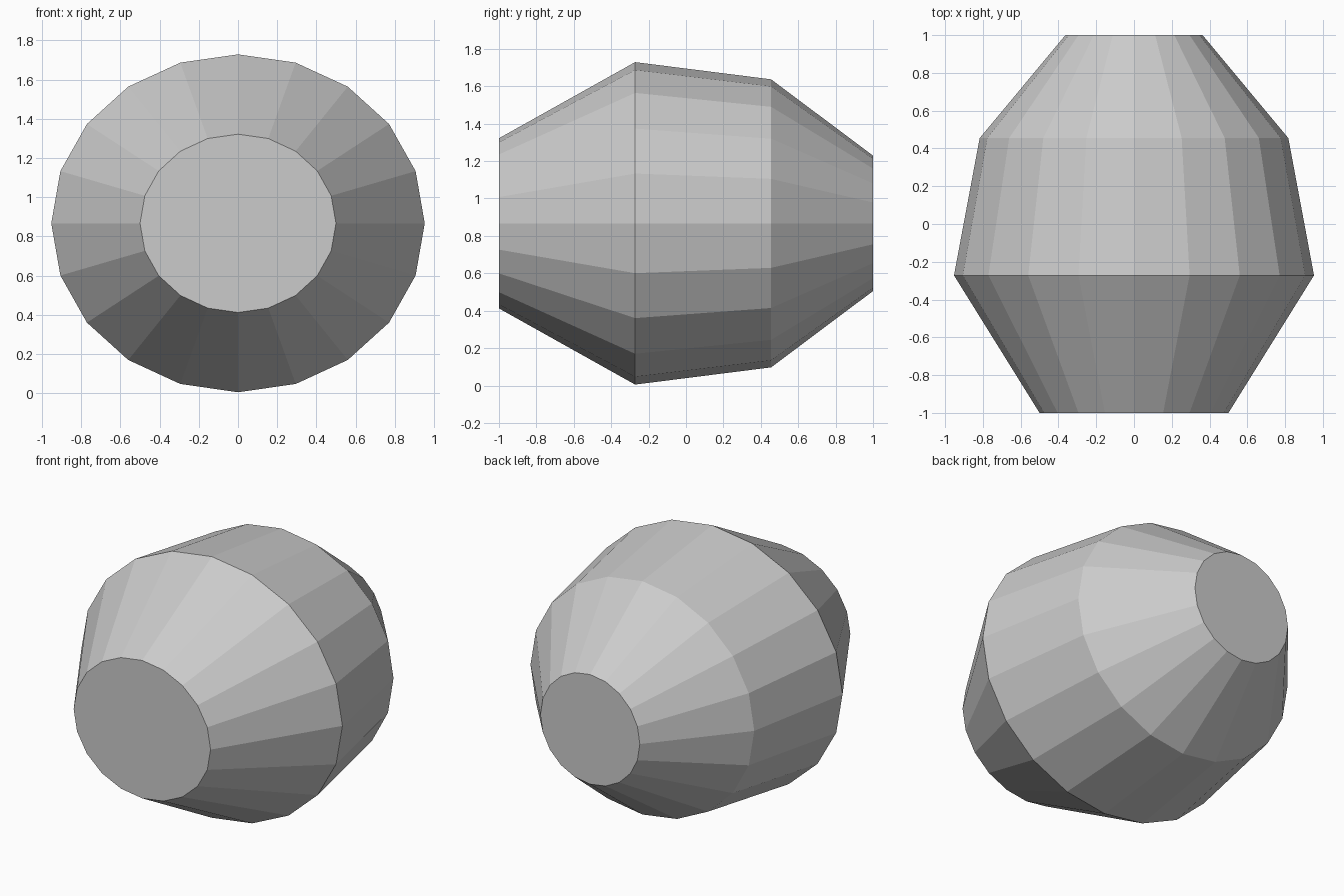
import bpy, bmesh, math

if "Cube" in bpy.data.objects:
    bpy.data.objects.remove(bpy.data.objects["Cube"])

SIDES = 20
CENTRE_Z = 0.867
# Barrel profile along y: (y, half width, half height)
RINGS = [(-1.0, 0.50, 0.455), (-0.272, 0.953, 0.862),
         (0.455, 0.817, 0.77), (1.0, 0.363, 0.362)]

bm = bmesh.new()


def add_ring(y, rx, rz):
    step = 2 * math.pi / SIDES
    return [bm.verts.new((rx * math.cos(i * step), y, CENTRE_Z + rz * math.sin(i * step)))
            for i in range(SIDES)]


# Faceted shell between neighbouring rings
loops = [add_ring(*r) for r in RINGS]
for a, b in zip(loops, loops[1:]):
    for i in range(SIDES):
        j = (i + 1) % SIDES
        bm.faces.new((a[i], a[j], b[j], b[i]))

# Flat end caps
bm.faces.new(loops[0])
bm.faces.new(loops[-1])
bmesh.ops.recalc_face_normals(bm, faces=bm.faces)

mesh = bpy.data.meshes.new("barrel_body")
bm.to_mesh(mesh)
bm.free()
bpy.context.collection.objects.link(bpy.data.objects.new("barrel_body", mesh))
